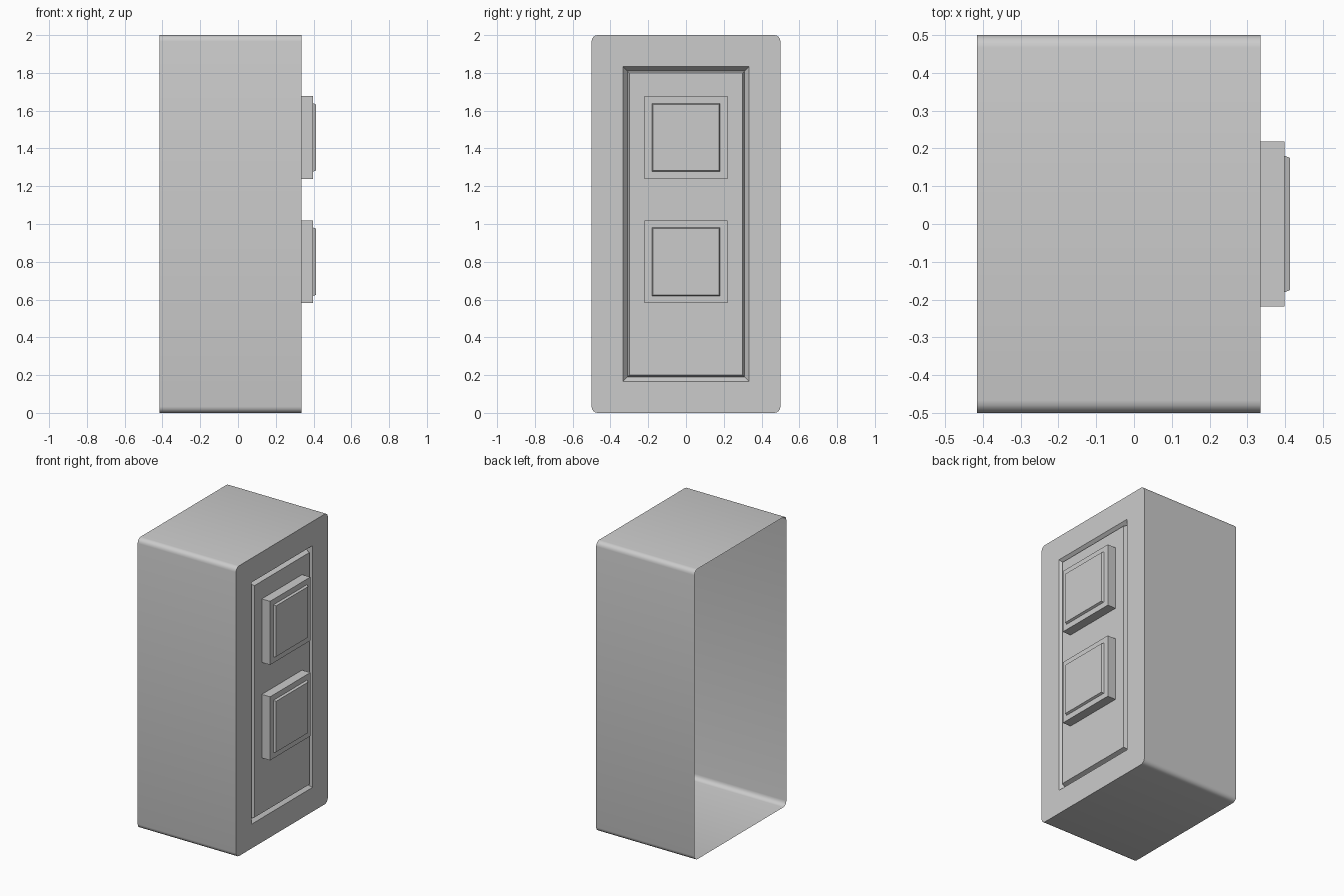
import bpy, bmesh
from math import sin, cos, pi

if "Cube" in bpy.data.objects:
    bpy.data.objects.remove(bpy.data.objects["Cube"])

BACK, FRONT = -0.415, 0.335   # cabinet depth along x
R, SEG = 0.033, 4             # corner rounding


def finish(bm, name):
    bmesh.ops.recalc_face_normals(bm, faces=bm.faces)
    me = bpy.data.meshes.new(name)
    bm.to_mesh(me)
    bm.free()
    ob = bpy.data.objects.new(name, me)
    bpy.context.collection.objects.link(ob)
    bpy.ops.object.select_all(action='DESELECT')
    ob.select_set(True)
    bpy.context.view_layer.objects.active = ob
    bpy.ops.object.shade_smooth_by_angle()


def rect(bm, x, hy, hz, zc):
    return [bm.verts.new((x, sy * hy, zc + sz * hz))
            for sy, sz in ((1, 1), (-1, 1), (-1, -1), (1, -1))]


def rounded(bm, x, hy, hz, zc):
    ring = []
    for k, (sy, sz) in enumerate(((1, 1), (-1, 1), (-1, -1), (1, -1))):
        for i in range(SEG + 1):
            a = pi / 2 * (k + i / SEG)
            ring.append(bm.verts.new((x, sy * (hy - R) + R * cos(a),
                                      zc + sz * (hz - R) + R * sin(a))))
    return ring


def loft(bm, a, b):
    n = len(a)
    for i in range(n):
        bm.faces.new((a[i], a[(i + 1) % n], b[(i + 1) % n], b[i]))


def stepped(bm, rings):
    for a, b in zip(rings, rings[1:]):
        loft(bm, a, b)
    bm.faces.new(rings[-1])


# Cabinet: thin shell with open back, front border, groove and inner panel
bm = bmesh.new()
back = rounded(bm, BACK, 0.5, 1.0, 1.0)
front = rounded(bm, FRONT, 0.5, 1.0, 1.0)
loft(bm, back, front)
groove = [rect(bm, FRONT - d, 0.333 - s, 0.833 - s, 1.0)
          for d, s in ((0, 0), (0.03, 0.024), (0, 0.034))]
n, step = len(front), SEG + 1
for k in range(4):
    start = k * step + SEG // 2
    arc = [front[(start + i) % n] for i in range(step + 1)]
    bm.faces.new(arc + [groove[0][(k + 1) % 4], groove[0][k]])
stepped(bm, groove)
finish(bm, "cabinet")

# Two square raised blocks, each with a thin face plate
for label, z in (("lower", 0.80), ("upper", 1.458)):
    bm = bmesh.new()
    stepped(bm, [rect(bm, x, h, h, z) for x, h in
                 ((FRONT, 0.219), (0.398, 0.219), (0.398, 0.181), (0.413, 0.175))])
    finish(bm, label + "_block")
